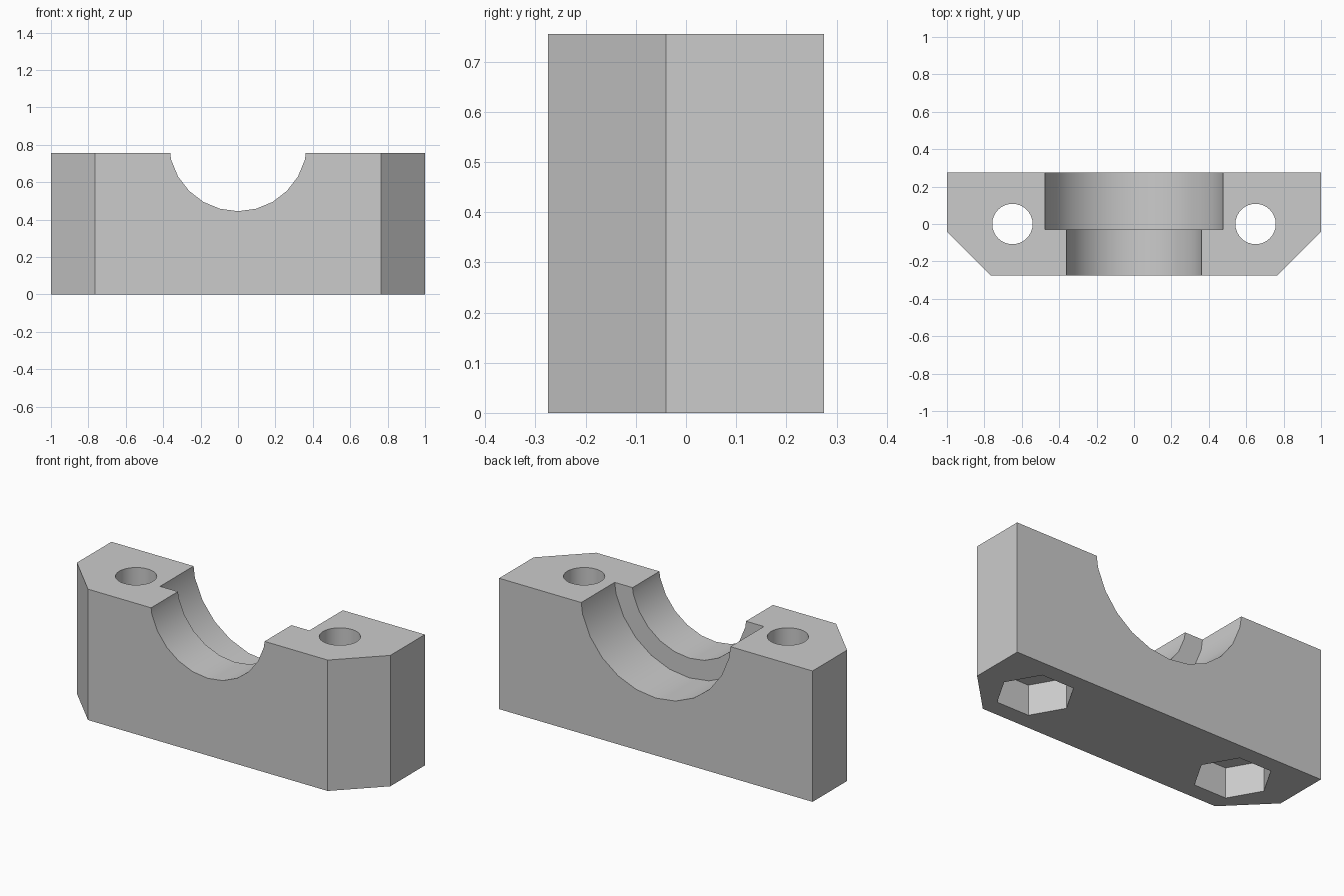
import bpy
import bmesh
from math import cos, sin, tau, pi
from mathutils import Matrix

if "Cube" in bpy.data.objects:
    bpy.data.objects.remove(bpy.data.objects["Cube"], do_unlink=True)

HEIGHT = 0.755
BACK = 0.275

grey = bpy.data.materials.new("plain grey")
grey.use_nodes = True
colour = (0.6, 0.6, 0.6, 1)
grey.diffuse_color = colour
grey.node_tree.nodes["Principled BSDF"].inputs["Base Color"].default_value = colour


def prism(name, outline, length, matrix=Matrix()):
    """Extrude a flat outline along local z, then place it."""
    bm = bmesh.new()
    face = bm.faces.new([bm.verts.new((x, y, 0)) for x, y in outline])
    top = bmesh.ops.extrude_face_region(bm, geom=[face])["geom"]
    bmesh.ops.translate(bm, vec=(0, 0, length),
                        verts=[v for v in top if isinstance(v, bmesh.types.BMVert)])
    bmesh.ops.recalc_face_normals(bm, faces=bm.faces)
    bm.transform(matrix)
    mesh = bpy.data.meshes.new(name)
    bm.to_mesh(mesh)
    bm.free()
    mesh.materials.append(grey)
    obj = bpy.data.objects.new(name, mesh)
    bpy.context.collection.objects.link(obj)
    return obj


def ring(radius, sides):
    return [(radius * cos(tau * i / sides), radius * sin(tau * i / sides))
            for i in range(sides)]


# Block with two chamfered front corners
half = [(0.765, -BACK), (1, -0.04), (1, BACK)]
outline = half + [(-x, y) for x, y in reversed(half)]
block = prism("bearing_block", outline, HEIGHT)

# Stepped bearing saddle: local z of each cutter runs towards the front
cutters = []
for name, radius, start, length in (("saddle_cutter", 0.37, 0.4, 0.8),
                                    ("wide_saddle_cutter", 0.484, 0.4, 0.43)):
    place = Matrix.Translation((0, start, 0.815)) @ Matrix.Rotation(pi / 2, 4, "X")
    cutters.append(prism(name, ring(radius, 24), length, place))

# Bolt holes with hexagonal nut pockets underneath
for x in (-0.65, 0.65):
    place = Matrix.Translation((x, 0, -0.1))
    cutters.append(prism("bolt_hole_cutter", ring(0.108, 32), 1, place))
    cutters.append(prism("nut_pocket_cutter", ring(0.205, 6), 0.275, place))

bpy.ops.object.select_all(action="DESELECT")
block.select_set(True)
bpy.context.view_layer.objects.active = block
for cutter in cutters:
    cutter.hide_render = True
    cut = block.modifiers.new(cutter.name, "BOOLEAN")
    cut.operation = "DIFFERENCE"
    cut.solver = "EXACT"
    cut.object = cutter
    bpy.ops.object.modifier_apply(modifier=cut.name)
for cutter in cutters:
    bpy.data.objects.remove(cutter, do_unlink=True)

# Round walls smooth, all corners sharp
bpy.ops.object.shade_smooth_by_angle(angle=pi / 6)
